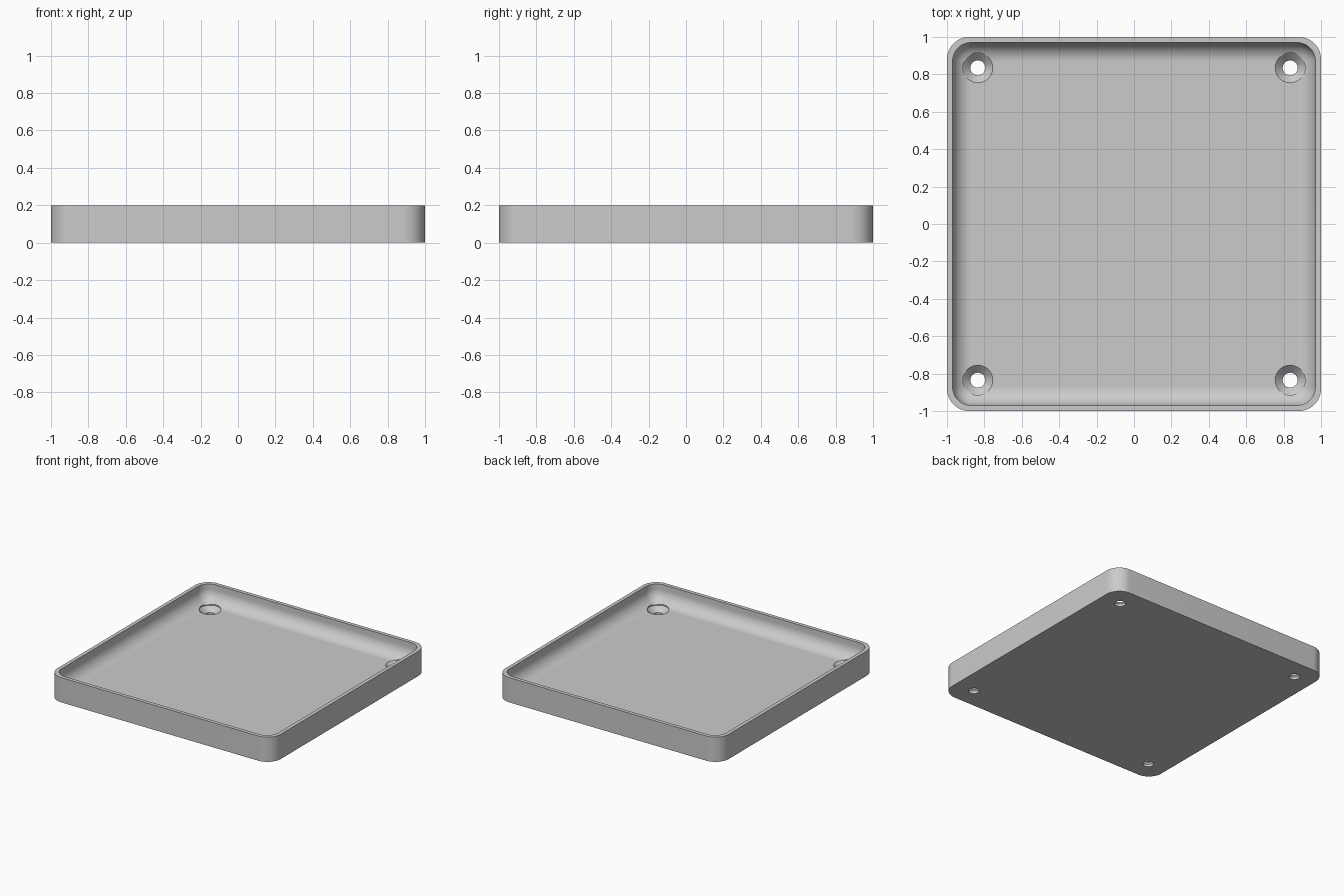
import bpy, bmesh
from math import sin, cos, pi

if "Cube" in bpy.data.objects:
    bpy.data.objects.remove(bpy.data.objects["Cube"])

HEIGHT, FLOOR, WALL = 0.2, 0.06, 0.03
OUTER_R, FILLET = 0.12, 0.1
HOLE_POS, HOLE_R, SINK_R = 0.835, 0.04, 0.08
CORNER_STEPS, FILLET_STEPS, HOLE_STEPS = 14, 12, 48

grey = bpy.data.materials.new("light_grey")
grey.use_nodes = True
colour = (0.6, 0.6, 0.6, 1)
grey.diffuse_color = colour
grey.node_tree.nodes["Principled BSDF"].inputs["Base Color"].default_value = colour


def rounded_square(half, radius, z):
    """Points of a square with rounded corners, counter-clockwise."""
    points = []
    for corner, (sx, sy) in enumerate([(1, 1), (-1, 1), (-1, -1), (1, -1)]):
        for i in range(CORNER_STEPS + 1):
            a = (corner + i / CORNER_STEPS) * pi / 2
            points.append((sx * (half - radius) + radius * cos(a),
                           sy * (half - radius) + radius * sin(a), z))
    return points


def circle(x, y, radius, z):
    angles = [2 * pi * i / HOLE_STEPS for i in range(HOLE_STEPS)]
    return [(x + radius * cos(a), y + radius * sin(a), z) for a in angles]


def loft(name, rings):
    """Closed solid skinned through a list of rings and capped at both ends."""
    bm = bmesh.new()
    loops = [[bm.verts.new(p) for p in ring] for ring in rings]
    for low, high in zip(loops, loops[1:]):
        for i in range(len(low)):
            j = (i + 1) % len(low)
            bm.faces.new((low[i], low[j], high[j], high[i]))
    bm.faces.new(loops[0][::-1])
    bm.faces.new(loops[-1])
    bmesh.ops.recalc_face_normals(bm, faces=bm.faces)
    mesh = bpy.data.meshes.new(name)
    bm.to_mesh(mesh)
    bm.free()
    mesh.materials.append(grey)
    obj = bpy.data.objects.new(name, mesh)
    bpy.context.collection.objects.link(obj)
    return obj


# Tray: outer wall, flat rim, inner wall, then a rounded fillet down to the floor
inner = 1 - WALL
rings = [rounded_square(1, OUTER_R, 0),
         rounded_square(1, OUTER_R, HEIGHT),
         rounded_square(inner, FILLET, HEIGHT)]
for i in range(FILLET_STEPS + 1):
    a = i / FILLET_STEPS * pi / 2
    inset = FILLET * (1 - cos(a))
    rings.append(rounded_square(inner - inset, max(FILLET - inset, 0.002),
                                FLOOR + FILLET * (1 - sin(a))))
tray = loft("tray", rings)

# Countersunk screw holes in the four corners
sink_profile = [(HOLE_R, -0.05), (HOLE_R, FLOOR - SINK_R + HOLE_R),
                (SINK_R, FLOOR), (SINK_R, HEIGHT - 0.05)]
cutters = []
for sx in (-1, 1):
    for sy in (-1, 1):
        cutter = loft("hole_cutter", [circle(sx * HOLE_POS, sy * HOLE_POS, r, z)
                                      for r, z in sink_profile])
        cutter.hide_render = True
        cutters.append(cutter)
        cut = tray.modifiers.new("screw_hole", 'BOOLEAN')
        cut.operation = 'DIFFERENCE'
        cut.solver = 'EXACT'
        cut.object = cutter

bpy.ops.object.select_all(action='DESELECT')
tray.select_set(True)
bpy.context.view_layer.objects.active = tray
for name in [m.name for m in tray.modifiers]:
    bpy.ops.object.modifier_apply(modifier=name)
for cutter in cutters:
    bpy.data.objects.remove(cutter)
bpy.ops.object.shade_smooth_by_angle(angle=pi / 6)
